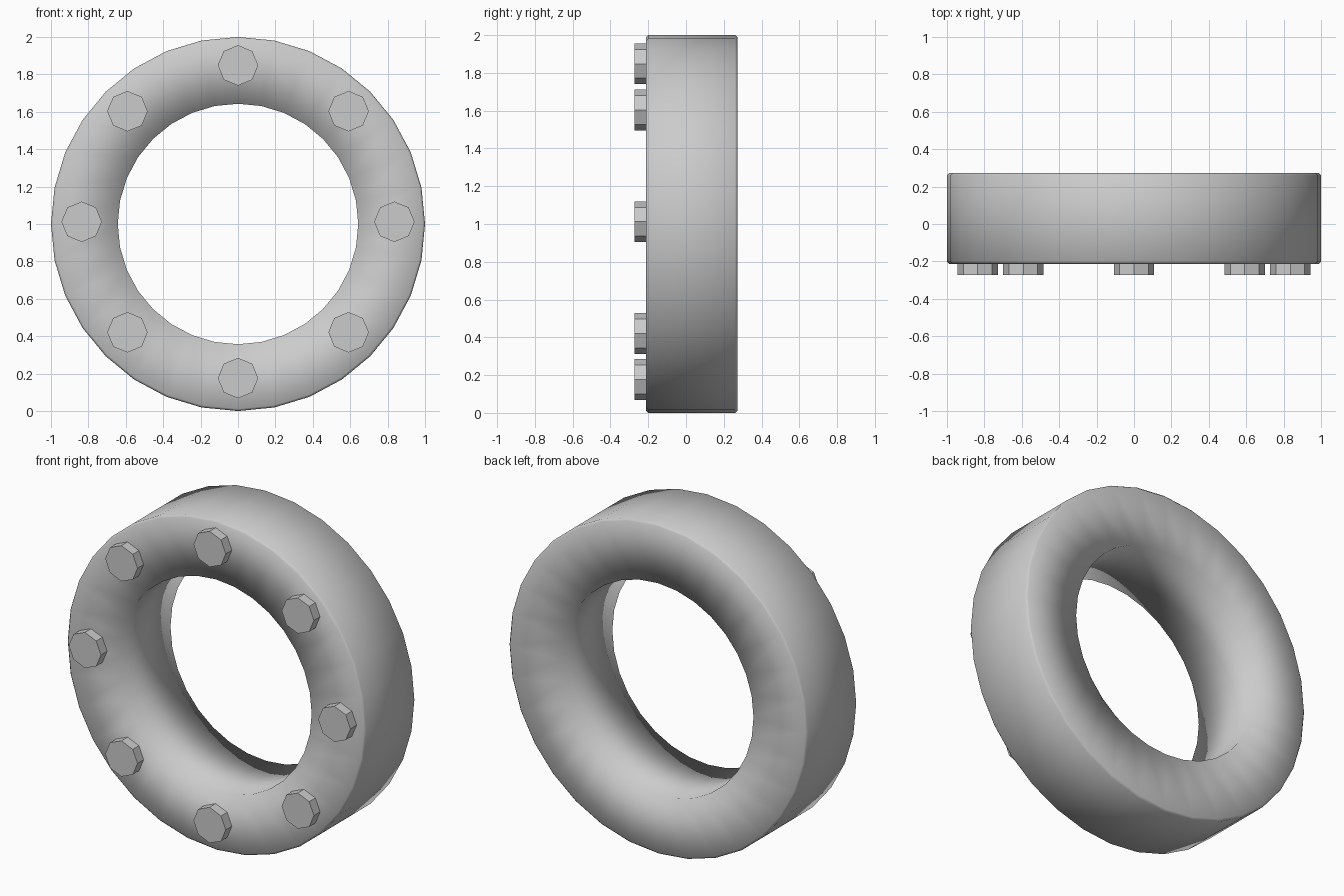
import bpy, bmesh
from math import cos, sin, pi

if "Cube" in bpy.data.objects:
    bpy.data.objects.remove(bpy.data.objects["Cube"])

SIDES = 32
Y_FRONT, Y_BACK = -0.213, 0.272


def finish(name, bm, smooth):
    bmesh.ops.recalc_face_normals(bm, faces=bm.faces)
    for f in bm.faces:
        f.smooth = smooth
    me = bpy.data.meshes.new(name)
    bm.to_mesh(me)
    bm.free()
    ob = bpy.data.objects.new(name, me)
    bpy.context.collection.objects.link(ob)
    return ob


# Thick ring: closed (radius, y) profile swept around the y axis
profile = [(0.643, Y_FRONT), (0.988, Y_FRONT), (1.0, Y_FRONT + 0.012),
           (1.0, Y_BACK - 0.012), (0.988, Y_BACK), (0.643, Y_BACK)]
bm = bmesh.new()
rings = []
for i in range(SIDES):
    a = 2 * pi * i / SIDES
    rings.append([bm.verts.new((r * cos(a), y, 1 + r * sin(a))) for r, y in profile])
n = len(profile)
for i in range(SIDES):
    p, q = rings[i], rings[(i + 1) % SIDES]
    for j in range(n):
        k = (j + 1) % n
        bm.faces.new((p[j], p[k], q[k], q[j]))
finish("ring", bm, True)


# Eight octagonal bolt heads on the front face
def bolt(name, cx, cz, radius=0.108, y0=-0.272, y1=Y_FRONT + 0.01):
    bm = bmesh.new()
    ends = []
    for y in (y0, y1):
        ends.append([bm.verts.new((cx + radius * cos(k * pi / 4), y,
                                   cz + radius * sin(k * pi / 4))) for k in range(8)])
        bm.faces.new(ends[-1])
    for k in range(8):
        m = (k + 1) % 8
        bm.faces.new((ends[0][k], ends[0][m], ends[1][m], ends[1][k]))
    finish(name, bm, False)


for i in range(8):
    a = i * pi / 4
    bolt(f"bolt_head_{i + 1}", 0.836 * cos(a), 1.012 + 0.836 * sin(a))
